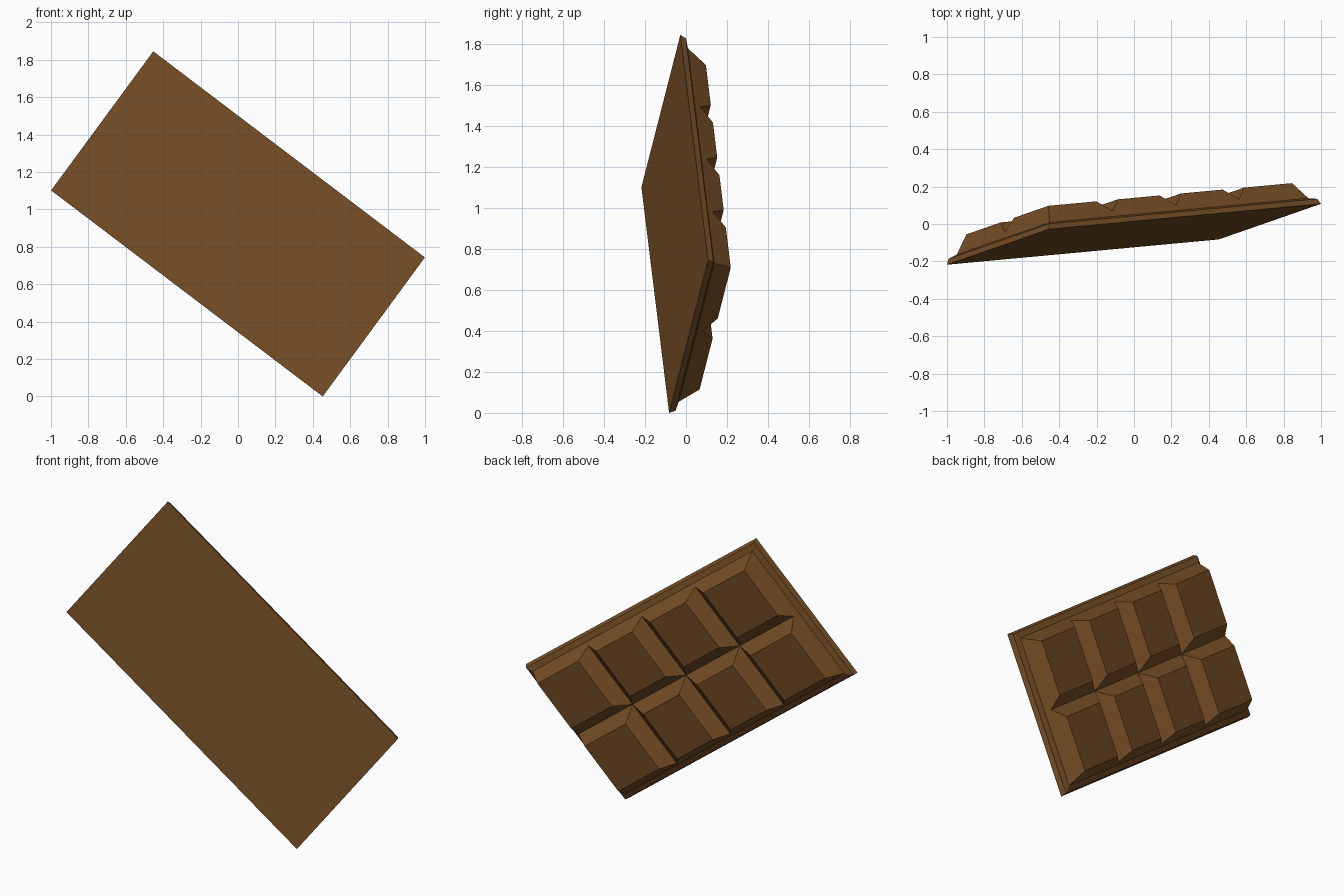
import bpy, bmesh
from mathutils import Matrix, Vector

if "Cube" in bpy.data.objects:
    bpy.data.objects.remove(bpy.data.objects["Cube"], do_unlink=True)

LENGTH, WIDTH = 1.828, 0.942
GROOVE_FLOOR, CUT_TOP = 0.075, 0.24

# Chocolate colour
brown = bpy.data.materials.new("milk chocolate brown")
brown.use_nodes = True
colour = (0.185, 0.078, 0.019, 1)
brown.diffuse_color = colour
bsdf = brown.node_tree.nodes["Principled BSDF"]
bsdf.inputs["Base Color"].default_value = colour
bsdf.inputs["Roughness"].default_value = 0.8


def add_object(name, bm):
    bmesh.ops.recalc_face_normals(bm, faces=bm.faces)
    mesh = bpy.data.meshes.new(name)
    bm.to_mesh(mesh)
    bm.free()
    obj = bpy.data.objects.new(name, mesh)
    mesh.materials.append(brown)
    bpy.context.collection.objects.link(obj)
    return obj


def loft(rings):
    """Closed solid through rings that have matching corner counts."""
    bm = bmesh.new()
    loops = [[bm.verts.new(p) for p in ring] for ring in rings]
    count = len(loops[0])
    for low, high in zip(loops, loops[1:]):
        for i in range(count):
            j = (i + 1) % count
            bm.faces.new((low[i], low[j], high[j], high[i]))
    bm.faces.new(loops[0])
    bm.faces.new(loops[-1])
    return bm


def rectangle(inset, height):
    x, y = LENGTH / 2 - inset, WIDTH / 2 - inset
    return [(-x, -y, height), (x, -y, height), (x, y, height), (-x, y, height)]


# Slab: rim, narrow ledge, then the sloped sides of the raised pieces
profile = [(0, 0), (0.01, 0.03), (0.043, 0.043), (0.094, 0.14)]
bar = add_object("chocolate_bar", loft([rectangle(*p) for p in profile]))


def cut_groove(offset, slope, along_x):
    """Cut one V groove across the bar."""
    half = slope * (CUT_TOP - GROOVE_FLOOR)
    section = [(0, GROOVE_FLOOR), (half, CUT_TOP), (-half, CUT_TOP)]
    rings = []
    for end in (-1.5, 1.5):
        rings.append([(end, offset + s, h) if along_x else (offset + s, end, h)
                      for s, h in section])
    cutter = add_object("groove_cutter", loft(rings))
    cutter.hide_render = True
    mod = bar.modifiers.new("groove", "BOOLEAN")
    mod.operation, mod.solver, mod.object = "DIFFERENCE", "EXACT", cutter
    bpy.context.view_layer.objects.active = bar
    bpy.ops.object.modifier_apply(modifier=mod.name)
    bpy.data.objects.remove(cutter, do_unlink=True)


# Two rows of four pieces
for column in (-1, 0, 1):
    cut_groove(column * 0.425, 1.1, False)
cut_groove(0, 0.96, True)

# Lean the bar, flat side to the front
long_axis = Vector((1.45, 0.135, -1.10)).normalized()
short_axis = Vector((-0.545, -0.19, -0.745)).normalized()
normal = long_axis.cross(short_axis).normalized()
short_axis = normal.cross(long_axis)
tilt = Matrix((long_axis, short_axis, normal)).transposed().to_4x4()
bar.data.transform(Matrix.Translation((0, -0.055, 0.9225)) @ tilt)
bar.data.update()
